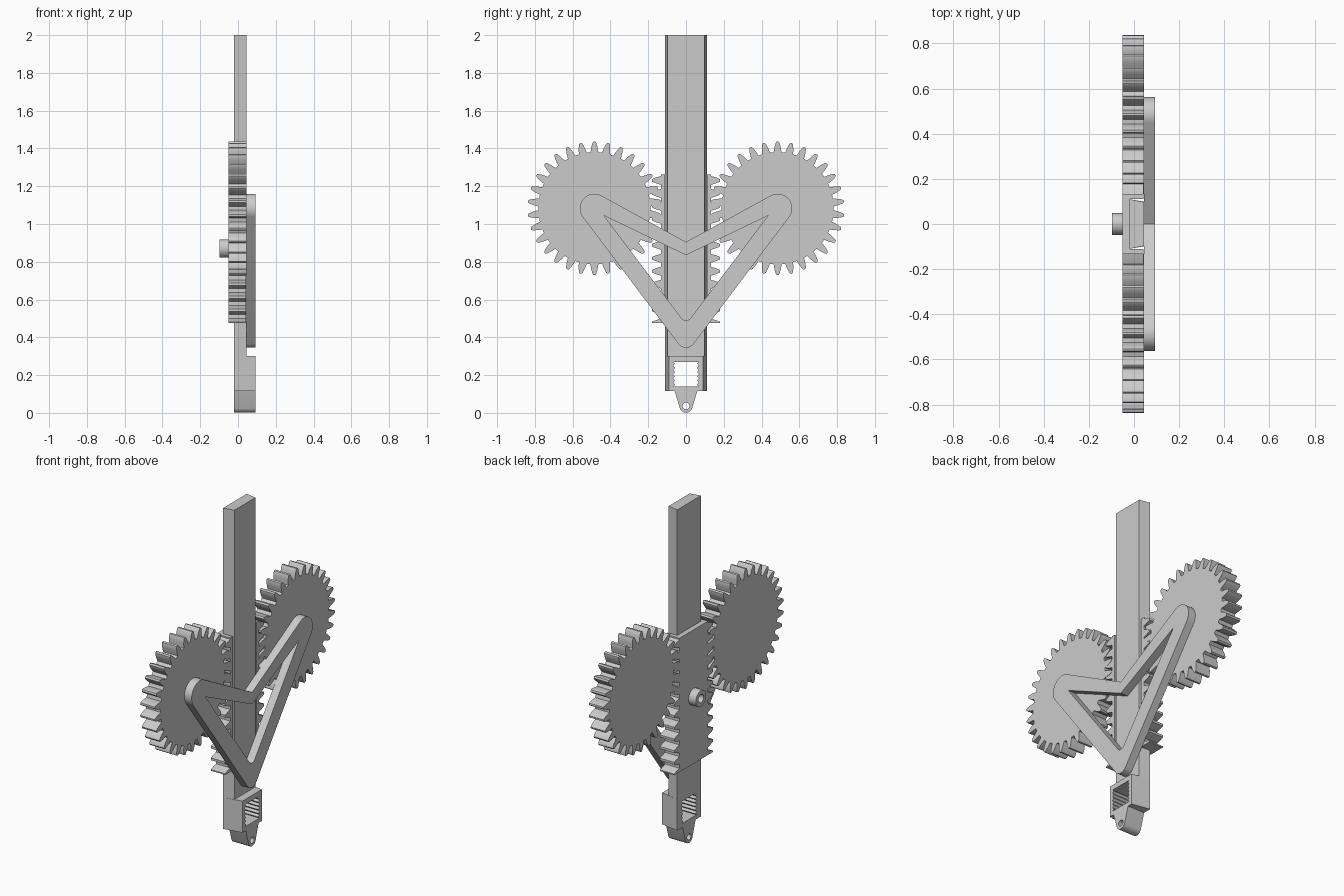
import bpy, bmesh
from math import sin, cos, pi, radians

cube = bpy.data.objects.get("Cube")
if cube:
    bpy.data.objects.remove(cube)

grey = bpy.data.materials.new("plain grey")
grey.use_nodes = True
COLOUR = (0.6, 0.6, 0.6, 1)
grey.diffuse_color = COLOUR
grey.node_tree.nodes["Principled BSDF"].inputs["Base Color"].default_value = COLOUR


def arc(y, z, r, start, end, steps=12):
    """Points on an arc in the y-z plane, angles in degrees."""
    angles = [radians(start + (end - start) * i / steps) for i in range(steps + 1)]
    return [(y + r * cos(a), z + r * sin(a)) for a in angles]


def circle(y, z, r, steps=32):
    return arc(y, z, r, 0, 360, steps)[:-1]


def mirrored(points):
    return [(-y, z) for y, z in reversed(points)]


def plate(name, x0, x1, *loops, taper=None):
    """Extrude an outline (and hole loops) drawn in the y-z plane along x."""
    bm = bmesh.new()
    edges = []
    for loop in loops:
        verts = [bm.verts.new((x0, y, z)) for y, z in loop]
        edges += [bm.edges.new((v, verts[i - 1])) for i, v in enumerate(verts)]
    bmesh.ops.triangle_fill(bm, edges=edges, use_beauty=True)
    bmesh.ops.dissolve_limit(bm, angle_limit=0.01, verts=bm.verts[:],
                             edges=bm.edges[:])
    made = bmesh.ops.extrude_face_region(bm, geom=bm.faces[:], use_keep_orig=True)
    for v in made["geom"]:
        if isinstance(v, bmesh.types.BMVert):
            v.co.x = x1
            if taper and abs(v.co.y) > 0.1:
                v.co.y *= taper
    bmesh.ops.recalc_face_normals(bm, faces=bm.faces[:])
    mesh = bpy.data.meshes.new(name)
    bm.to_mesh(mesh)
    bm.free()
    obj = bpy.data.objects.new(name, mesh)
    bpy.context.collection.objects.link(obj)
    mesh.materials.append(grey)
    bpy.ops.object.select_all(action='DESELECT')
    obj.select_set(True)
    bpy.context.view_layer.objects.active = obj
    bpy.ops.object.shade_smooth_by_angle(angle=radians(25))
    return obj


BACK, BAR_BACK, FRONT, FRAME_FRONT = -0.05, -0.02, 0.045, 0.092
HALF = 0.11

# Dovetail bar
plate("slide_bar", BAR_BACK, FRONT,
      [(-HALF, 0.3), (HALF, 0.3), (HALF, 2), (-HALF, 2)], taper=0.88)

# Foot block with ridged window and pierced lug
ridges = [(0.068 if i % 2 else 0.058, 0.15 + 0.011 * i) for i in range(11)]
window_side = [(0.068, 0.14)] + ridges + [(0.068, 0.27)]
lug = [(-0.06, 0.115)] + arc(0, 0.035, 0.034, 200, 340) + [(0.06, 0.115)]
foot = lug + [(HALF, 0.115), (HALF, 0.3), (-HALF, 0.3), (-HALF, 0.115)]
plate("foot_block", BAR_BACK, FRAME_FRONT, foot,
      window_side + mirrored(window_side), circle(0, 0.037, 0.018, 20), taper=0.82)

# Double rack: back plate and a toothed rail on either side
LOW, HIGH, PITCH = 0.475, 1.262, 0.0687
teeth = [(0.133, HIGH)]
for k in range(12):
    z = 1.231 - k * PITCH
    for y, part in ((0.133, 0.34), (0.16, 0.22), (0.18, 0.1),
                    (0.18, -0.1), (0.16, -0.22), (0.133, -0.34)):
        if z + part * PITCH > LOW:
            teeth.append((y, z + part * PITCH))
rail = [(HALF, LOW), (HALF, HIGH)] + teeth + [(0.18, LOW)]
plate("rack_back_plate", BACK, BAR_BACK,
      [(-HALF, LOW), (HALF, LOW), (HALF, HIGH), (-HALF, HIGH)])
plate("left_rack", BACK, FRONT - 0.002, rail)
plate("right_rack", BACK, FRONT - 0.002, mirrored(rail))

# Hollow peg on the back plate
plate("back_peg", -0.098, BACK, circle(0, 0.87, 0.048), circle(0, 0.87, 0.024))

# Pair of spur gears
GEAR_Y, GEAR_Z, COUNT = 0.485, 1.083, 30
gear = []
for k in range(COUNT):
    for r, part in ((0.297, -0.34), (0.325, -0.24), (0.346, -0.14), (0.353, -0.07),
                    (0.353, 0.07), (0.346, 0.14), (0.325, 0.24), (0.297, 0.34)):
        a = pi / 2 + (k + part) * 2 * pi / COUNT
        gear.append((GEAR_Y + r * cos(a), GEAR_Z + r * sin(a)))
plate("rear_gear", BACK, FRONT, gear)
plate("front_gear", BACK, FRONT, mirrored(gear))

# V-shaped frame joining the gear centres
shoulder = arc(GEAR_Y, GEAR_Z, 0.077, -35, 118, 20)
outline = (arc(0, 0.395, 0.05, -145, -35) + shoulder + [(0, 0.905)]
           + mirrored(shoulder))
opening = (arc(0, 0.52, 0.03, -143, -37)
           + [(0.435, 1.045), (0, 0.835), (-0.435, 1.045)])
plate("link_frame", FRONT, FRAME_FRONT, outline, opening)
